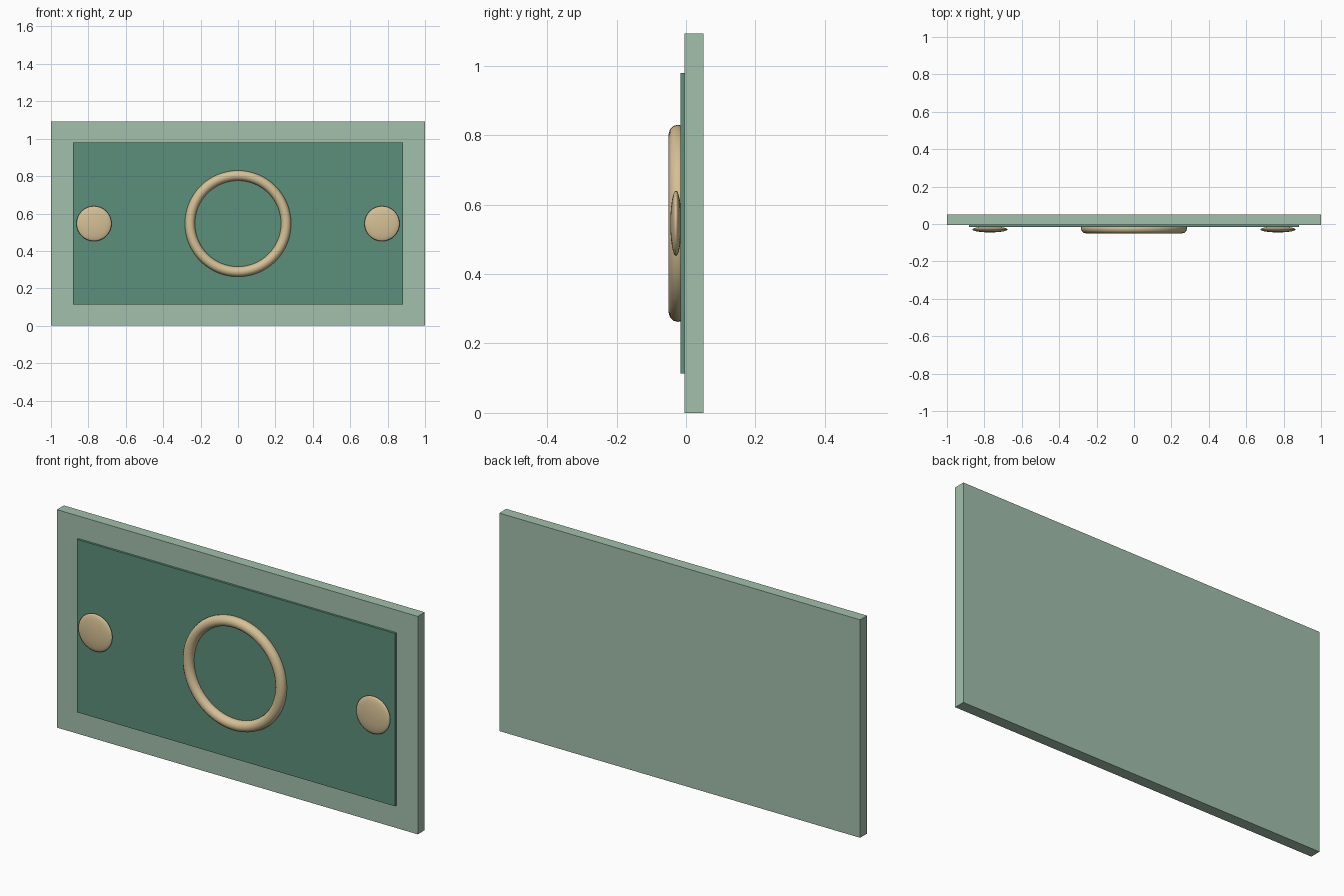
import bpy
import math

if "Cube" in bpy.data.objects:
    bpy.data.objects.remove(bpy.data.objects["Cube"])


def material(name, rgb):
    m = bpy.data.materials.new(name)
    m.diffuse_color = (*rgb, 1)
    m.use_nodes = True
    m.node_tree.nodes["Principled BSDF"].inputs["Base Color"].default_value = m.diffuse_color
    return m


pale_green = material("pale green", (0.36, 0.53, 0.41))
deep_green = material("deep green", (0.105, 0.275, 0.195))
sand = material("sand gold", (0.67, 0.53, 0.30))

HEIGHT = 1.092
MID = HEIGHT / 2


def finish(name, mat, smooth=False):
    ob = bpy.context.object
    ob.name = name
    ob.data.materials.append(mat)
    bpy.ops.object.transform_apply(location=False, rotation=True, scale=True)
    if smooth:
        bpy.ops.object.shade_smooth()
    return ob


def box(name, width, height, y0, y1, mat):
    bpy.ops.mesh.primitive_cube_add(size=1, location=(0, (y0 + y1) / 2, MID))
    bpy.context.object.scale = (width, y1 - y0, height)
    return finish(name, mat)


# Slab and raised face panel
box("slab", 2.0, HEIGHT, -0.005, 0.05, pale_green)
box("face_panel", 1.764, 0.866, -0.016, -0.004, deep_green)

# Central ring
bpy.ops.mesh.primitive_torus_add(
    major_radius=0.257, minor_radius=0.027, major_segments=64, minor_segments=12,
    location=(0, -0.023, MID), rotation=(math.pi / 2, 0, 0))
finish("centre_ring", sand, True)

# Flattened round studs either side
for side, x in (("left", -0.77), ("right", 0.77)):
    bpy.ops.mesh.primitive_uv_sphere_add(
        segments=32, ring_count=16, radius=1, location=(x, -0.029, MID),
        rotation=(math.pi / 2, 0, 0))
    bpy.context.object.scale = (0.094, 0.094, 0.016)
    finish(side + "_stud", sand, True)
